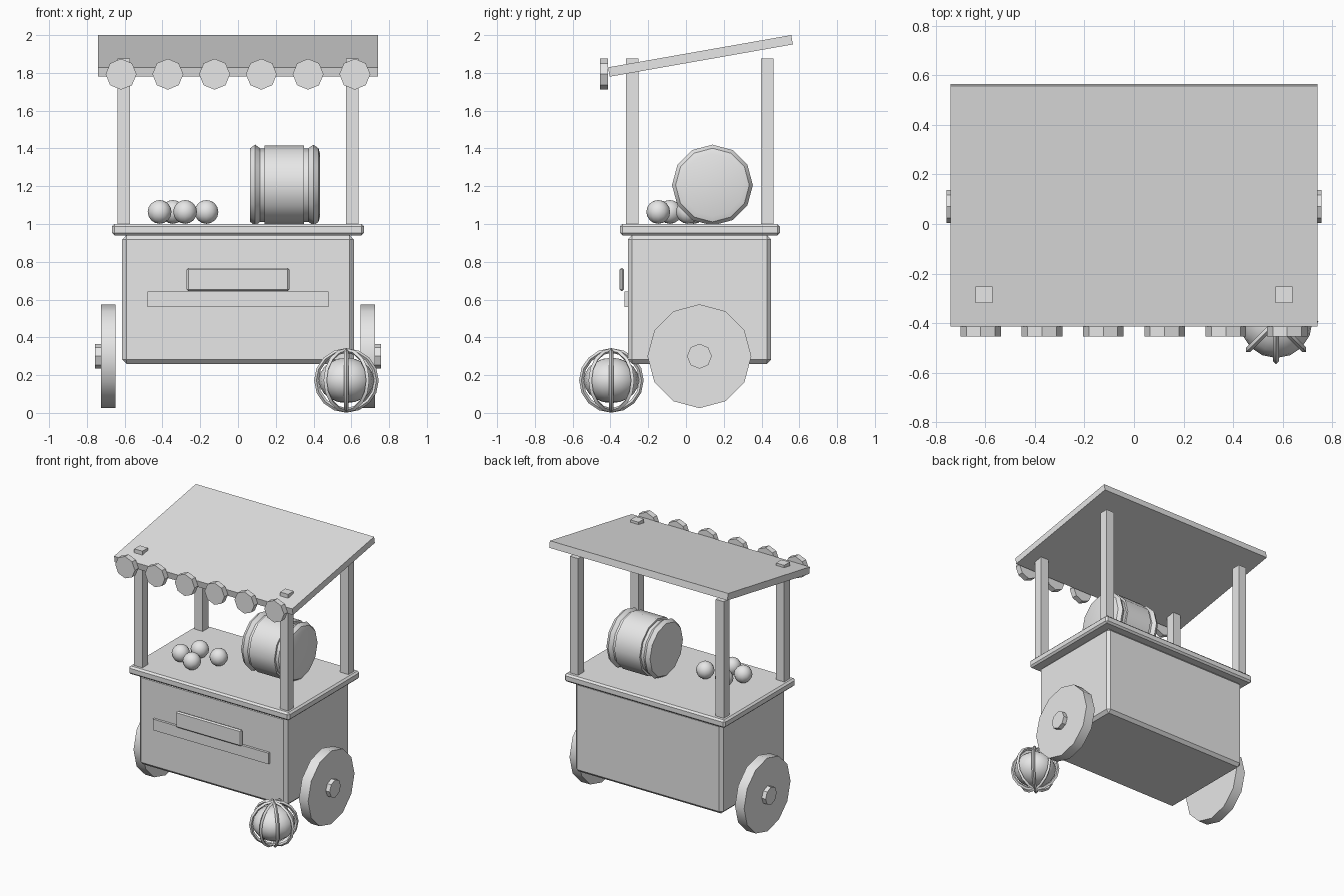
import bpy, bmesh, math
from math import pi, radians
from mathutils import Matrix, Vector

cube = bpy.data.objects.get("Cube")
if cube:
    bpy.data.objects.remove(cube, do_unlink=True)

grey = bpy.data.materials.new("plain_grey")
grey.use_nodes = True
grey.diffuse_color = (0.8, 0.8, 0.8, 1)
grey.node_tree.nodes["Principled BSDF"].inputs["Base Color"].default_value = (0.8, 0.8, 0.8, 1)


def finish(name, bm, smooth=None):
    """Turn a bmesh into a named object, optionally smooth up to an angle."""
    bmesh.ops.recalc_face_normals(bm, faces=bm.faces)
    mesh = bpy.data.meshes.new(name)
    bm.to_mesh(mesh)
    bm.free()
    mesh.materials.append(grey)
    obj = bpy.data.objects.new(name, mesh)
    bpy.context.collection.objects.link(obj)
    if smooth:
        bpy.ops.object.select_all(action='DESELECT')
        obj.select_set(True)
        bpy.context.view_layer.objects.active = obj
        bpy.ops.object.shade_smooth_by_angle(angle=radians(smooth))
    return obj


def box(name, x, y, z, bevel=0, tilt=0):
    """Box from (low, high) ranges, with optional chamfer and tilt about x."""
    size = [b - a for a, b in (x, y, z)]
    mid = Vector([(a + b) / 2 for a, b in (x, y, z)])
    bm = bmesh.new()
    bmesh.ops.create_cube(bm, size=1, matrix=Matrix.Diagonal((*size, 1)))
    if bevel:
        bmesh.ops.bevel(bm, geom=bm.edges[:], offset=bevel, segments=1, affect='EDGES')
    bm.transform(Matrix.Translation(mid) @ Matrix.Rotation(tilt, 4, 'X'))
    return finish(name, bm)


def lathe(name, profile, sides, center, axis='X', smooth=None):
    """Spin (position along axis, radius) points; first vertex points up."""
    bm = bmesh.new()
    rings = []
    for t, r in profile:
        rings.append([bm.verts.new((t, r * math.sin(2 * pi * i / sides),
                                    r * math.cos(2 * pi * i / sides))) for i in range(sides)])
    for a, b in zip(rings, rings[1:]):
        for i in range(sides):
            j = (i + 1) % sides
            bm.faces.new((a[i], a[j], b[j], b[i]))
    bm.faces.new(rings[0])
    bm.faces.new(rings[-1])
    turn = Matrix.Rotation(pi / 2, 4, 'Z') if axis == 'Y' else Matrix()
    bm.transform(Matrix.Translation(center) @ turn)
    return finish(name, bm, smooth)


def ball(name, center, radius, height, segments, rings):
    bm = bmesh.new()
    bmesh.ops.create_uvsphere(bm, u_segments=segments, v_segments=rings, radius=1)
    bm.transform(Matrix.Translation(center) @ Matrix.Diagonal((radius, radius, height, 1)))
    return finish(name, bm, 60)


# Cart body and counter
box("cart_body", (-0.613, 0.613), (-0.307, 0.45), (0.26, 0.94), 0.022)
box("counter_top", (-0.667, 0.667), (-0.35, 0.497), (0.94, 1.0), 0.013)

# Front sign and the plank below it
box("front_sign", (-0.272, 0.272), (-0.352, -0.328), (0.645, 0.767), 0.009)
box("front_plank", (-0.48, 0.48), (-0.325, -0.3), (0.56, 0.643))

# Four posts
for side, x in (("left", 0.605), ("right", -0.605)):
    for place, y in (("front", -0.285), ("back", 0.43)):
        box(f"{place}_{side}_post", (x - 0.034, x + 0.034),
            (y - 0.033, y + 0.033), (0.98, 1.875))

# Tilted roof
box("roof", (-0.74, 0.74), (-0.416, 0.569), (1.865, 1.915), tilt=radians(10))

# Row of trim discs along the front of the roof
for i in range(6):
    lathe(f"roof_trim_{i + 1}", [(-0.021, 0.082), (0.021, 0.082)], 8,
          (-0.619 + 0.2475 * i, -0.434, 1.793), 'Y')

# Wheels and hubs
for side, s in (("left", 1), ("right", -1)):
    lathe(f"{side}_wheel", [(-0.038, 0.275), (0.038, 0.275)], 12,
          (s * 0.687, 0.071, 0.3), smooth=35)
    lathe(f"{side}_hub", [(-0.02, 0.066), (0.02, 0.066)], 8, (s * 0.737, 0.071, 0.3))

# Barrel lying on the counter, with a raised band and two ridged hoops
half = [(0.105, 0.21), (0.105, 0.195), (0.128, 0.195), (0.154, 0.214), (0.181, 0.195)]
profile = [(-t, r) for t, r in reversed(half)] + half + [(0.19, 0.165)]
lathe("barrel", profile, 12, (0.245, 0.14, 1.206), smooth=35)

# Small round goods on the counter
for i, (x, y) in enumerate([(-0.415, -0.085), (-0.345, 0.04), (-0.28, -0.147), (-0.167, 0.01)]):
    ball(f"fruit_{i + 1}", (x, y, 1.064), 0.063, 0.063, 12, 8)

# Ribbed gourd on the ground: oblate core inside four thin hoops
spot = Vector((0.574, -0.395, 0.172))
ball("gourd_core", spot, 0.146, 0.12, 16, 10)
bm = bmesh.new()
steps, tube = 16, 4
for k in range(4):
    turn = Matrix.Translation(spot) @ Matrix.Rotation(k * pi / 4, 4, 'Z')
    loops = []
    for i in range(steps):
        a = 2 * pi * i / steps
        loop = []
        for j in range(tube):
            b = 2 * pi * j / tube
            r = 0.159 + 0.012 * math.cos(b)
            loop.append(bm.verts.new(turn @ Vector((r * math.cos(a), 0.012 * math.sin(b),
                                                    r * math.sin(a)))))
        loops.append(loop)
    for i in range(steps):
        a, b = loops[i], loops[(i + 1) % steps]
        for j in range(tube):
            n = (j + 1) % tube
            bm.faces.new((a[j], a[n], b[n], b[j]))
finish("gourd_ribs", bm, 35)
